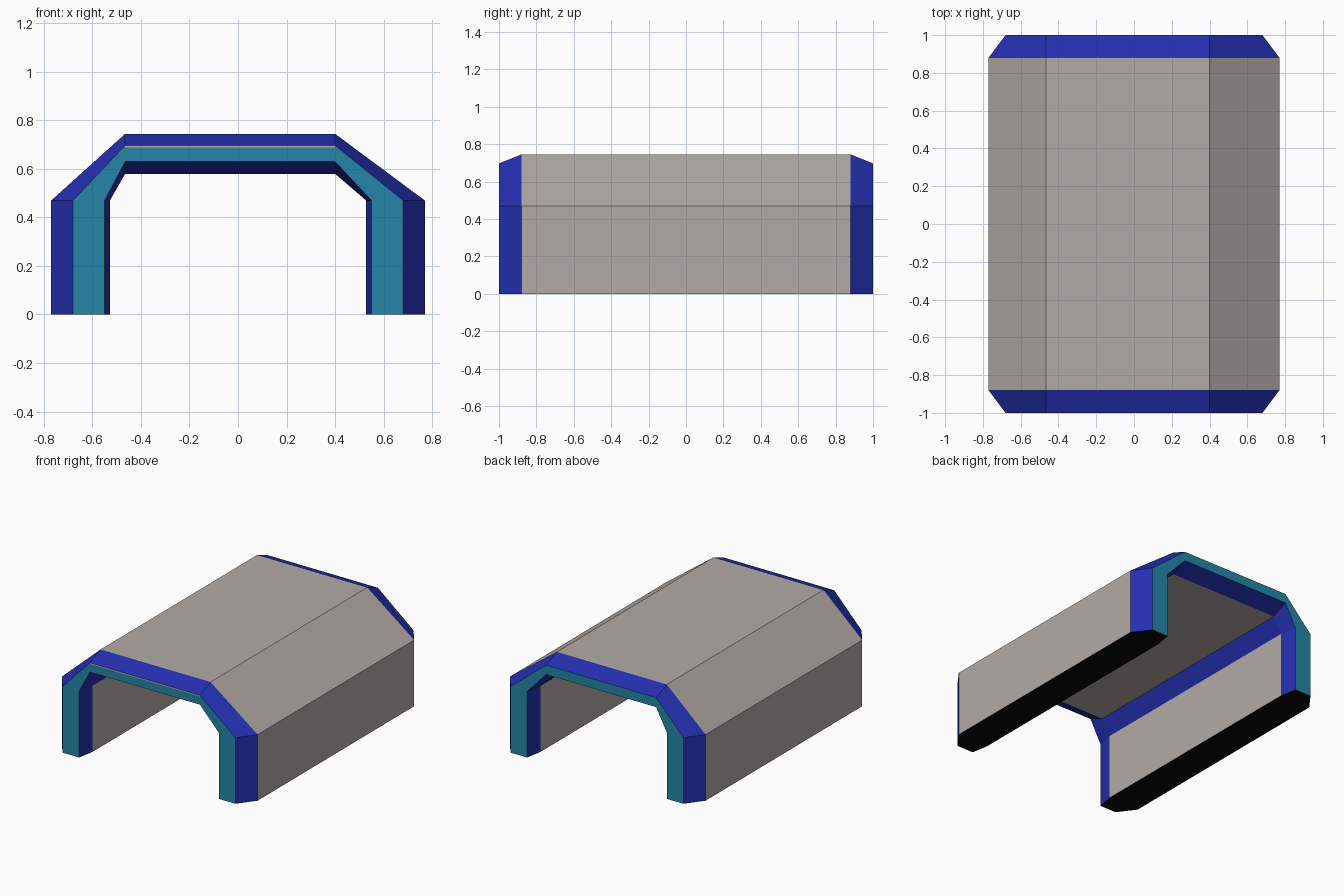
import bpy, bmesh

if "Cube" in bpy.data.objects:
    bpy.data.objects.remove(bpy.data.objects["Cube"])

def material(name, rgb):
    m = bpy.data.materials.new(name)
    m.diffuse_color = (*rgb, 1)
    m.use_nodes = True
    m.node_tree.nodes["Principled BSDF"].inputs["Base Color"].default_value = m.diffuse_color
    return m

BEIGE, BLUE, TEAL, BLACK = range(4)
mats = [material("warm_grey", (0.45, 0.41, 0.385)),
        material("deep_blue", (0.018, 0.029, 0.44)),
        material("teal", (0.018, 0.235, 0.385)),
        material("black", (0.002, 0.002, 0.002))]

def make_object(name, bm):
    bmesh.ops.recalc_face_normals(bm, faces=bm.faces)
    me = bpy.data.meshes.new(name)
    bm.to_mesh(me)
    bm.free()
    for m in mats:
        me.materials.append(m)
    ob = bpy.data.objects.new(name, me)
    bpy.context.collection.objects.link(ob)
    return ob

# Arch outlines: half width at the legs, shoulder height, roof height
LEFT, RIGHT, SHOULDER = -0.465, 0.40, 0.47

def arch(half, roof):
    return [(-half, 0), (-half, SHOULDER), (LEFT, roof),
            (RIGHT, roof), (half, SHOULDER), (half, 0)]

# Tunnel shell lofted through four sections, narrowed at both ends
sections = [(-1.0, 0.68, 0.697, 0.55, 0.63), (-0.88, 0.77, 0.745, 0.528, 0.58),
            (0.88, 0.77, 0.745, 0.528, 0.58), (1.0, 0.68, 0.697, 0.55, 0.63)]
bm = bmesh.new()
outer, inner = [], []
for y, ow, oz, iw, iz in sections:
    outer.append([bm.verts.new((x, y, z)) for x, z in arch(ow, oz)])
    inner.append([bm.verts.new((x, y, z)) for x, z in arch(iw, iz)])

def face(verts, mat):
    bm.faces.new(verts).material_index = mat

for s in range(3):
    for i in range(5):
        # bevelled ends are blue, as are the inner shoulder slopes
        for ring, mid in ((outer, BEIGE), (inner, BLUE if i in (1, 3) else BEIGE)):
            face((ring[s][i], ring[s][i + 1], ring[s + 1][i + 1], ring[s + 1][i]),
                 mid if s == 1 else BLUE)
    # leg undersides
    for i in (0, 5):
        face((outer[s][i], outer[s + 1][i], inner[s + 1][i], inner[s][i]), BLACK)
# teal end rims
for s in (0, 3):
    for i in range(5):
        face((outer[s][i], outer[s][i + 1], inner[s][i + 1], inner[s][i]), TEAL)
make_object("tunnel_shell", bm)

# Thin trim line along the top of the front rim
bm = bmesh.new()
bmesh.ops.create_cube(bm, size=1)
for v in bm.verts:
    v.co = ((LEFT + RIGHT) / 2 + v.co.x * (RIGHT - LEFT),
            -0.999 + v.co.y * 0.003, 0.692 + v.co.z * 0.008)
make_object("front_trim_line", bm)
